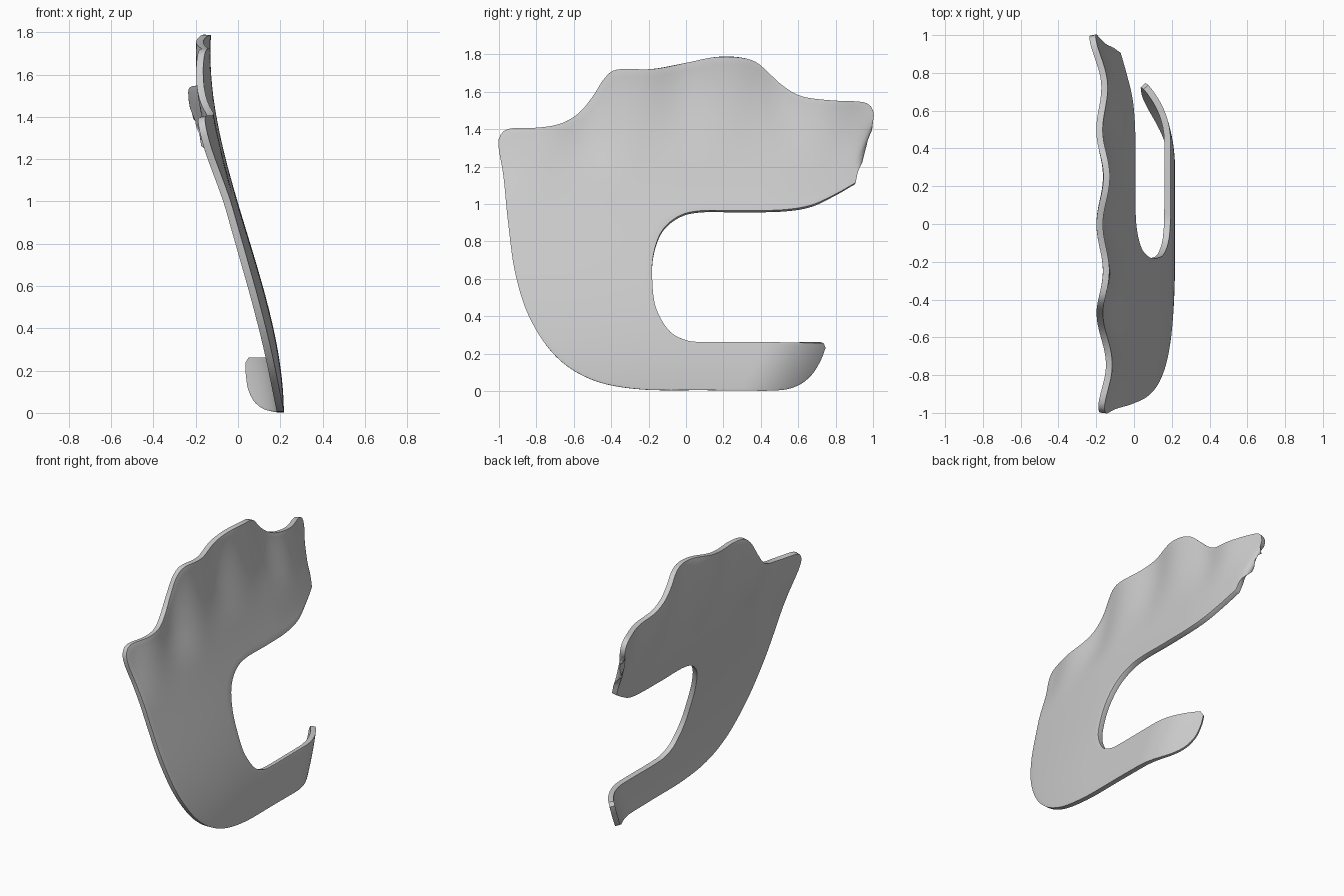
import bpy
import bmesh
import math
from mathutils import Vector

COLUMNS, ROWS = 200, 20

if "Cube" in bpy.data.objects:
    bpy.data.objects.remove(bpy.data.objects["Cube"], do_unlink=True)


def make_material(name, colour):
    material = bpy.data.materials.new(name)
    material.use_nodes = True
    material.diffuse_color = colour
    material.node_tree.nodes["Principled BSDF"].inputs["Base Color"].default_value = colour
    return material


def smooth_step(value, low, high):
    t = min(max((value - low) / (high - low), 0), 1)
    return t * t * (3 - 2 * t)


def dense_spline(points, steps=12):
    """Catmull-Rom curve through the side-profile points (y, z)."""
    knots = [Vector(p) for p in points]
    knots = [2 * knots[0] - knots[1]] + knots + [2 * knots[-1] - knots[-2]]
    curve = []
    for a, b, c, d in zip(knots, knots[1:], knots[2:], knots[3:]):
        for step in range(steps):
            t = step / steps
            curve.append(b + (c - a) * t / 2
                         + (2 * a - 5 * b + 4 * c - d) * t * t / 2
                         + (3 * b - a - 3 * c + d) * t ** 3 / 2)
    return curve + [knots[-2]]


def even_points(points, count):
    """Resample the spline at equal steps of length."""
    curve = dense_spline(points)
    lengths = [0]
    for a, b in zip(curve, curve[1:]):
        lengths.append(lengths[-1] + (b - a).length)
    result, i = [], 0
    for n in range(count + 1):
        target = lengths[-1] * n / count
        while i < len(curve) - 2 and lengths[i + 1] < target:
            i += 1
        span = max(lengths[i + 1] - lengths[i], 1e-9)
        result.append(curve[i].lerp(curve[i + 1], (target - lengths[i]) / span))
    return result


def sheet_depth(y, z, across):
    """Sideways position of the curved sheet."""
    x = 0.2 - 0.006 * z - 0.353 * z ** 2 + 0.139 * z ** 3
    # front side wraps inward
    x -= 0.045 * (max(-y - 0.2, 0) / 0.65) ** 2 * (1 - 0.5 * min(z, 1.3))
    # rear of the upper wing wraps inward
    upper = smooth_step(z, 0.85, 1.05)
    x -= 0.035 * upper * (max(y - 0.4, 0) / 0.5) ** 2
    # soft folds along the upper rim
    fold = smooth_step(across, 0.25, 1) * smooth_step(z, 0.95, 1.35)
    x -= 0.035 * fold * (0.5 + 0.5 * math.cos(4 * math.pi * y))
    # curled tip of the lower arm
    if z < 0.5:
        reach = y + 0.5 * (0.25 - z)
        x -= 0.14 * (max(reach - 0.42, 0) / 0.33) ** 2.2
    return x


# Edge of the slot, from the upper wing to the lower arm
slot_edge = [
    (.905, 1.11), (.8, 1.05), (.67, .99), (.52, .965), (.3, .96), (.08, .96),
    (-.04, .93), (-.13, .85), (-.175, .72), (-.18, .58), (-.16, .44),
    (-.09, .32), (0, .27), (.1, .26), (.35, .26), (.725, .26)]

# Outer rim: rear corner, wavy top, front, bottom, arm tip
outer_rim = [
    (.935, 1.27), (.97, 1.38), (1, 1.46), (.985, 1.52), (.93, 1.545),
    (.77, 1.553), (.62, 1.575), (.52, 1.63), (.44, 1.7), (.37, 1.76),
    (.28, 1.785), (.15, 1.785), (0, 1.755), (-.18, 1.722), (-.36, 1.72),
    (-.43, 1.675), (-.5, 1.57), (-.58, 1.48), (-.68, 1.425), (-.8, 1.405),
    (-.94, 1.4), (-.99, 1.365), (-1, 1.3), (-.975, 1.15), (-.95, .9),
    (-.91, .62), (-.83, .38), (-.69, .18), (-.5, .06), (-.25, .01),
    (.1, .005), (.45, .005), (.58, .03), (.66, .09), (.71, .17), (.735, .235)]

# Loft the sheet between the two edges
bm = bmesh.new()
grid = []
for inner, outer in zip(even_points(slot_edge, COLUMNS), even_points(outer_rim, COLUMNS)):
    column = []
    for row in range(ROWS + 1):
        across = row / ROWS
        y, z = inner.lerp(outer, across)
        column.append(bm.verts.new((sheet_depth(y, z, across), y, z)))
    grid.append(column)
for left, right in zip(grid, grid[1:]):
    for row in range(ROWS):
        bm.faces.new((left[row], right[row], right[row + 1], left[row + 1]))
bmesh.ops.recalc_face_normals(bm, faces=bm.faces)
mesh = bpy.data.meshes.new("curved_sheet")
bm.to_mesh(mesh)
bm.free()

sheet = bpy.data.objects.new("curved_sheet", mesh)
bpy.context.collection.objects.link(sheet)
mesh.materials.append(make_material("light grey", (0.6, 0.6, 0.6, 1)))

# Thickness and rounded rim
solid = sheet.modifiers.new("thickness", "SOLIDIFY")
solid.thickness = 0.034
solid.offset = 0
rounding = sheet.modifiers.new("rounded_rim", "BEVEL")
rounding.width = 0.012
rounding.segments = 3
rounding.limit_method = "ANGLE"
rounding.angle_limit = math.radians(50)

for polygon in mesh.polygons:
    polygon.use_smooth = True
